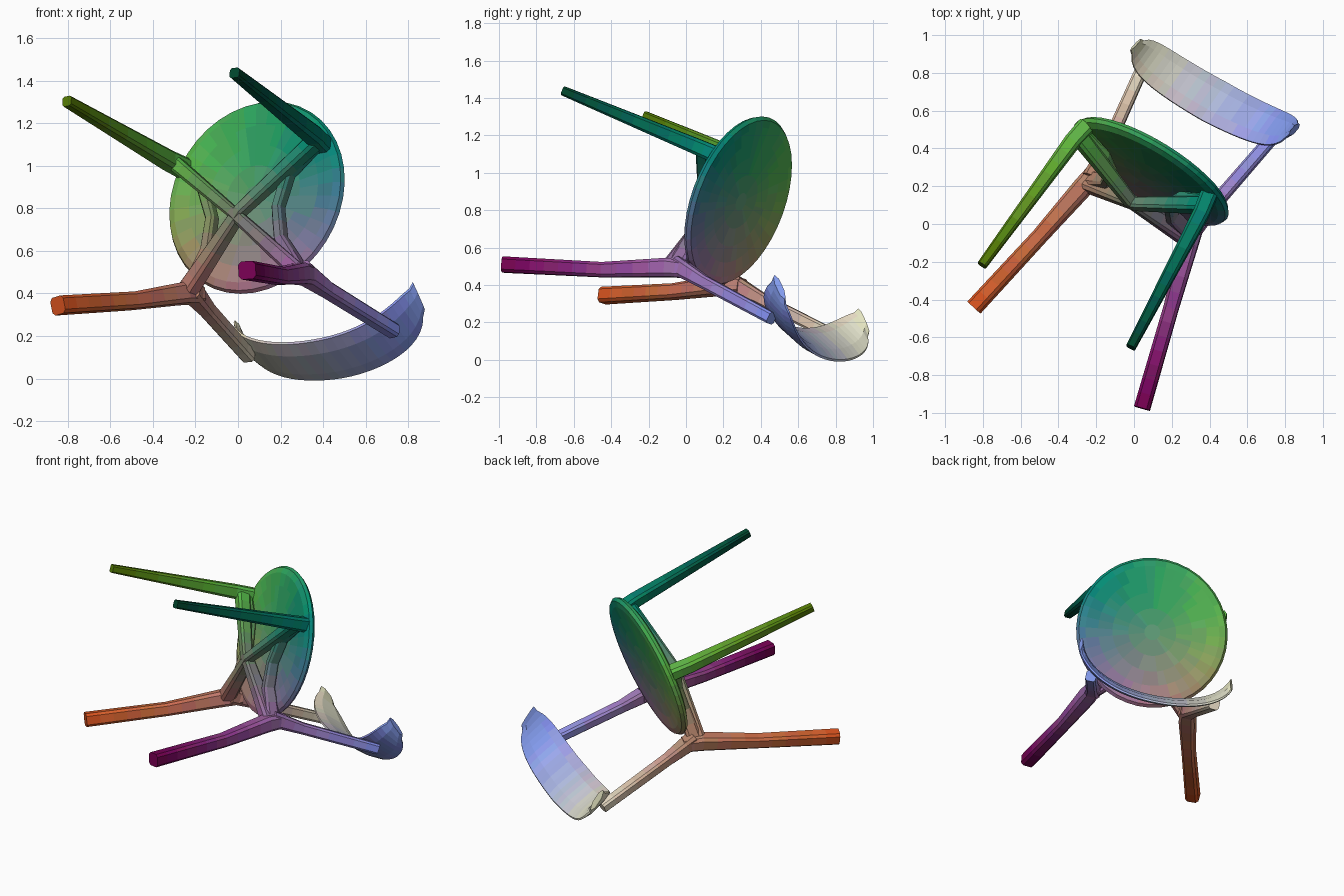
import bpy, bmesh, math
from mathutils import Vector, Matrix

if "Cube" in bpy.data.objects:
    bpy.data.objects.remove(bpy.data.objects["Cube"])

# Chair axes: S = sideways, F = toward the seat front, N = seat up (chair lies tipped on its back)
N = Vector((.5, .81, -.31)).normalized()
S = Vector((.84, -.50, .155))
S = (S - S.dot(N) * N).normalized()
F = S.cross(N)
O = Vector((.09, .28, .85))
TIP = Matrix.Translation(O) @ Matrix((S, F, N)).transposed().to_4x4()

# Paint fades between corner colours (0-255): front left, front right, rear left, rear right
LEVELS = [
    (-.95, [(88, 118, 10), (0, 72, 52), (215, 82, 30), (118, 0, 80)]),
    (0, [(95, 190, 75), (5, 135, 118), (195, 135, 110), (158, 108, 185)]),
    (.7, [(215, 225, 160), (120, 200, 230), (232, 228, 200), (130, 150, 245)]),
]


def paint_at(p):
    u = min(max(p.x / .84 + .5, 0), 1)
    v = min(max((p.y + .45) / .65, 0), 1)
    rows = []
    for _, cs in LEVELS:
        fl, fr, rl, rr = (Vector(c) for c in cs)
        rows.append(rl.lerp(rr, u).lerp(fl.lerp(fr, u), v))
    if p.z < 0:
        return rows[0].lerp(rows[1], min(max(1 + p.z / .95, 0), 1))
    return rows[1].lerp(rows[2], min(p.z / .7, 1))


def paint_material(c):
    key = tuple(min(255, round(x / 12) * 12) for x in c)
    name = "paint_%d_%d_%d" % key
    mat = bpy.data.materials.get(name)
    if not mat:
        mat = bpy.data.materials.new(name)
        mat.diffuse_color = (*[(x / 255) ** 2.2 for x in key], 1)
        mat.use_nodes = True
        mat.node_tree.nodes["Principled BSDF"].inputs["Base Color"].default_value = mat.diffuse_color
    return mat


def finish(name, bm):
    """Paint each face by its place in the chair, then tip the part over."""
    me = bpy.data.meshes.new(name)
    slots = {}
    for f in bm.faces:
        mat = paint_material(paint_at(f.calc_center_median()))
        if mat.name not in slots:
            slots[mat.name] = len(slots)
            me.materials.append(mat)
        f.material_index = slots[mat.name]
    bmesh.ops.transform(bm, matrix=TIP, verts=bm.verts)
    bmesh.ops.recalc_face_normals(bm, faces=bm.faces)
    bm.to_mesh(me)
    bm.free()
    bpy.context.collection.objects.link(bpy.data.objects.new(name, me))


def skin(bm, rings):
    """Join closed rings into a capped tube."""
    k = len(rings[0])
    for a, b in zip(rings, rings[1:]):
        for i in range(k):
            j = (i + 1) % k
            bm.faces.new((a[i], a[j], b[j], b[i]))
    bm.faces.new(rings[0])
    bm.faces.new(rings[-1])


def bar(name, path, widths, flat=1.0):
    """Eight-sided bar along a path; flat scales its sideways width."""
    bm = bmesh.new()
    path = [Vector(p) for p in path]
    pts, sizes = [path[0]], [widths[0]]
    for a, b, wa, wb in zip(path, path[1:], widths, widths[1:]):
        n = max(1, round((b - a).length / .08))
        for i in range(1, n + 1):
            pts.append(a.lerp(b, i / n))
            sizes.append(wa + (wb - wa) * i / n)
    span = path[-1] - path[0]
    ref = Vector((0, 1, 0)) if abs(span.z) > .5 * span.length else Vector((0, 0, 1))
    rings = []
    for i, (p, w) in enumerate(zip(pts, sizes)):
        d = (pts[min(i + 1, len(pts) - 1)] - pts[max(i - 1, 0)]).normalized()
        u = d.cross(ref).normalized()
        v = d.cross(u)
        h, c = w / 2, w * .32
        sec = [(h, c), (c, h), (-c, h), (-h, c), (-h, -c), (-c, -h), (c, -h), (h, -c)]
        rings.append([bm.verts.new(p + u * a * flat + v * b) for a, b in sec])
    skin(bm, rings)
    finish(name, bm)


# Seat: thin round disc with a softened rim
bm = bmesh.new()
rings = []
for r, z in [(.05, -.03), (.15, -.03), (.25, -.032), (.35, -.034), (.43, -.035), (.465, -.02), (.475, 0),
             (.46, .02), (.42, .025), (.34, .022), (.25, .02), (.15, .018), (.05, .018)]:
    rings.append([bm.verts.new((r * math.cos(a * math.tau / 40), r * math.sin(a * math.tau / 40), z))
                  for a in range(40)])
skin(bm, rings)
finish("seat", bm)

# Legs, uprights and under-seat frame, left and right
for side, label in ((-1, "left"), (1, "right")):
    m = lambda x, y, z: (x * side - .015, y, z)
    long = .045 if side > 0 else .005
    bar("front_leg_" + label, [m(.375, .2, -.02), m(.395, .205, -.14), m(.455, .23, -.99)],
        [.09, .085, .05])
    bar("rear_leg_" + label, [m(.30, -.43, .02), m(.32, -.46, -.1), m(.40, -.59, -.42), m(.525, -.75, -.89 - long)],
        [.085, .10, .08, .085])
    bar("back_upright_" + label, [m(.30, -.43, -.06), m(.325, -.46, .15), m(.395, -.51, .66)],
        [.10, .07, .065])
    # Inward bowed side rail
    bar("side_rail_" + label, [m(.38, .2, -.07), m(.23, .06, -.08), m(.18, -.1, -.08),
                               m(.20, -.26, -.08), m(.30, -.43, -.06)],
        [.08, .075, .07, .075, .09], .7)
    # Diagonal brace crossing under the seat
    bar("cross_brace_" + label, [m(.38, .2, -.09), m(.02, -.12, -.16), m(-.30, -.44, -.08)],
        [.09, .07, .10], .8)

# Backrest: curved band, tilted back, with rounded ends
bm = bmesh.new()
rings = []
for i in range(29):
    t = -1 + i / 14
    half = .14 * math.sqrt(max(.25, 1 - abs(t) ** 5)) - .015 * abs(t)
    rise = .24 if t > 0 else .20
    mid = Vector((.485 * math.sin(t * 1.35) / math.sin(1.35), -.575 + rise * abs(t) ** 2, .70))
    out = Vector((-.55 * t, 1, 0)).normalized()
    ring = []
    for a, b in [(-1, .3), (-.5, 1), (.5, 1), (1, .3), (1, -.3), (.5, -1), (-.5, -1), (-1, -.3)]:
        ring.append(bm.verts.new(mid + Vector((0, -.045 * a, half * a)) + out * b * .02))
    rings.append(ring)
skin(bm, rings)
finish("backrest", bm)
